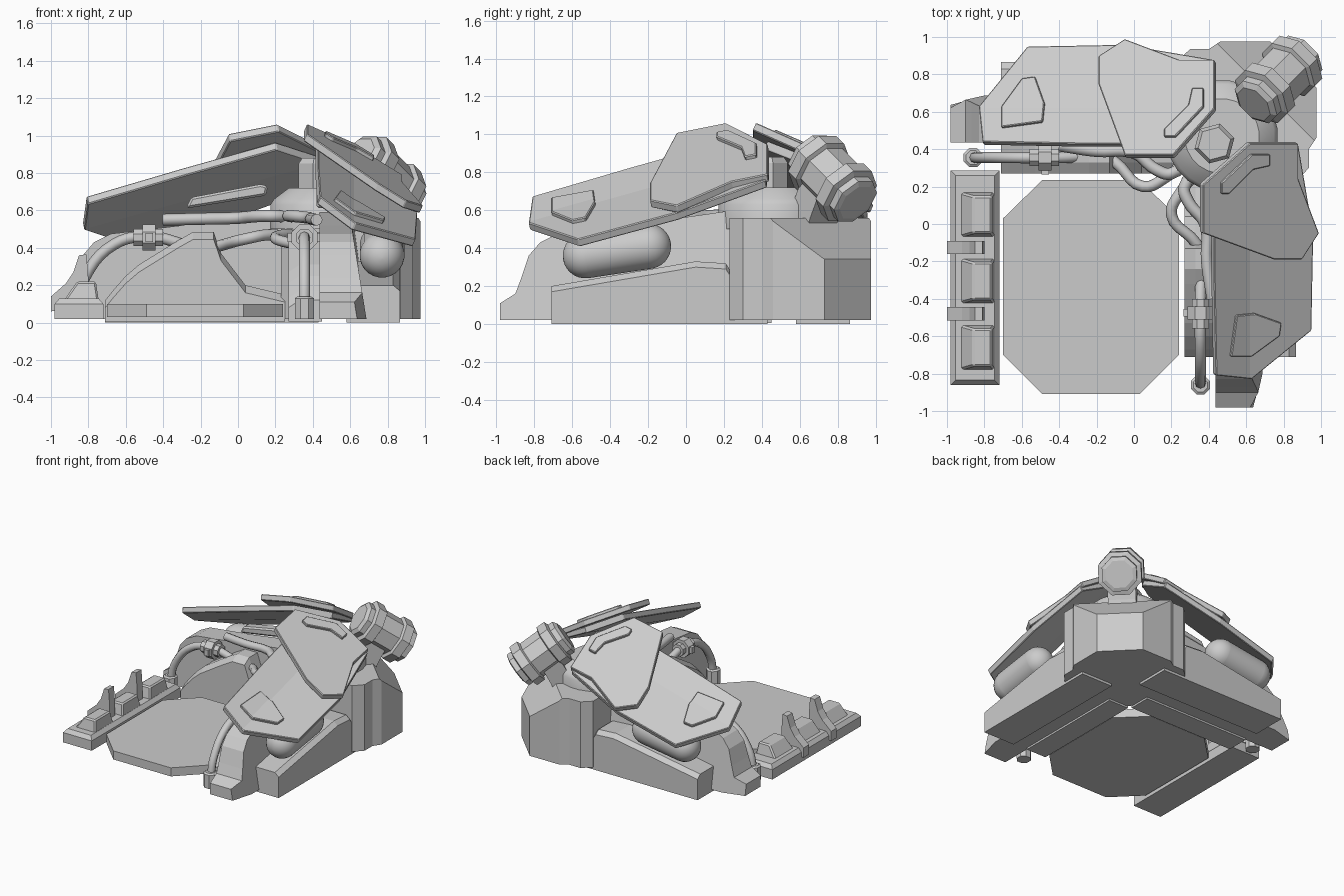
import bpy, bmesh, math
from mathutils import Vector

if "Cube" in bpy.data.objects:
    bpy.data.objects.remove(bpy.data.objects["Cube"])

# The building is an L: the right wing is modelled, the left wing is its copy with x and y swapped.

def emit(name, bm, mirror=False, bevel=0.0, smooth=False):
    bmesh.ops.recalc_face_normals(bm, faces=bm.faces)
    for side in ((0, 1) if mirror else (0,)):
        if side:
            for v in bm.verts:
                v.co.x, v.co.y = v.co.y, v.co.x
            bmesh.ops.reverse_faces(bm, faces=bm.faces)
        label = name + ("_left" if side else "_right") if mirror else name
        me = bpy.data.meshes.new(label)
        bm.to_mesh(me)
        if smooth:
            me.shade_smooth()
            me.set_sharp_from_angle(angle=math.radians(35))
        ob = bpy.data.objects.new(label, me)
        bpy.context.collection.objects.link(ob)
        if bevel:
            m = ob.modifiers.new("edge", 'BEVEL')
            m.width, m.segments, m.limit_method = bevel, 1, 'ANGLE'
    bm.free()

def loft_bm(loops):
    bm = bmesh.new()
    rings = [[bm.verts.new(p) for p in lp] for lp in loops]
    n = len(rings[0])
    for a, b in zip(rings, rings[1:]):
        for i in range(n):
            bm.faces.new((a[i], a[(i + 1) % n], b[(i + 1) % n], b[i]))
    bm.faces.new(rings[0][::-1])
    bm.faces.new(rings[-1])
    return bm

def loft(name, loops, **kw):
    emit(name, loft_bm(loops), **kw)

def lathe(name, start, axis, stations, seg=8, **kw):
    """Rings of radius r at distance t along an axis."""
    d = Vector(axis).normalized()
    a = d.orthogonal().normalized() if abs(d.z) > 0.9 else d.cross((0, 0, 1)).normalized()
    b = d.cross(a)
    loops = []
    for t, r in stations:
        angs = [2 * math.pi * (i + 0.5) / seg for i in range(seg)]
        loops.append([Vector(start) + d * t + (a * math.cos(g) + b * math.sin(g)) * r for g in angs])
    loft(name, loops, **kw)

def side_profile(name, vz, x0, x1, **kw):
    loft(name, [[(x0, v, z) for v, z in vz], [(x1, v, z) for v, z in vz]], **kw)

def plate(name, uv, height, lift=0.0, thick=0.045, crease=None, bevel=0.005):
    """Armour plate: outline in plan, dropped onto a slanted surface."""
    bm = bmesh.new()
    bm.faces.new([bm.verts.new((u, v, 0)) for u, v in uv])
    if crease:
        bmesh.ops.bisect_plane(bm, geom=bm.verts[:] + bm.edges[:] + bm.faces[:],
                               plane_co=(crease, 0, 0), plane_no=(1, 0, 0))
    for v in bm.verts:
        v.co.z = height(v.co.x, v.co.y) + lift
    ext = bmesh.ops.extrude_face_region(bm, geom=bm.faces[:])
    down = Vector((-0.45, 0.2, -1)).normalized() * thick
    bmesh.ops.translate(bm, vec=down, verts=[g for g in ext['geom'] if isinstance(g, bmesh.types.BMVert)])
    emit(name, bm, mirror=True, bevel=bevel)

def rect(x0, x1, y0, y1, z):
    return [(x0, y0, z), (x1, y0, z), (x1, y1, z), (x0, y1, z)]

def pipe(name, pts, r):
    for side in ("right", "left"):
        cu = bpy.data.curves.new(f"{name}_{side}", 'CURVE')
        cu.dimensions = '3D'
        cu.bevel_depth, cu.bevel_resolution, cu.use_fill_caps, cu.resolution_u = r, 2, True, 5
        sp = cu.splines.new('BEZIER')
        sp.bezier_points.add(len(pts) - 1)
        for bp, (x, y, z) in zip(sp.bezier_points, pts):
            bp.co = (x, y, z) if side == "right" else (y, x, z)
            bp.handle_left_type = bp.handle_right_type = 'AUTO'
        bpy.context.collection.objects.link(bpy.data.objects.new(cu.name, cu))

# corner body, with its outer top corner sliced off
half = [(0.23, 0.30), (0.23, 0.87), (0.30, 0.935), (0.40, 0.935), (0.46, 0.975), (0.73, 0.975)]
plan = half + [(y, x) for x, y in half[::-1]]
body = loft_bm([[(x, y, z) for x, y in plan] for z in (0.02, 0.56)])
bmesh.ops.recalc_face_normals(body, faces=body.faces)
cut = bmesh.ops.bisect_plane(body, geom=body.verts[:] + body.edges[:] + body.faces[:],
                             plane_co=(0.97, 0.44, 0.56), plane_no=(0.74, 0.74, 1), clear_outer=True)
bmesh.ops.holes_fill(body, edges=[e for e in body.edges if e.is_boundary], sides=0)
emit("corner_body", body)

# turret ring and column between the wings
lathe("turret_ring", (0.47, 0.47, 0.5), (0, 0, 1), [(0, 0.3), (0.13, 0.3), (0.16, 0.28), (0.22, 0.2)], seg=24, smooth=True)
lathe("corner_column", (0.43, 0.43, 0.55), (0, 0, 1), [(0, 0.11), (0.3, 0.11), (0.33, 0.09)], seg=6)

# outer base block
base_vz = [(-0.71, 0), (0.43, 0), (0.43, 0.2), (0.235, 0.28), (0.21, 0.32), (0.05, 0.33), (-0.71, 0.2)]
loft("base_block", [[(x, v, z - dz * (z > 0)) for v, z in base_vz]
                    for x, dz in ((0.58, 0), (0.83, 0), (0.865, 0.03))], mirror=True)

# arched leg, wider at the foot
leg_vz = [(-0.98, 0.02), (-0.98, 0.11), (-0.9, 0.16), (-0.87, 0.24), (-0.83, 0.36), (-0.77, 0.43), (-0.68, 0.475),
          (-0.3, 0.52), (0.25, 0.6), (0.25, 0.02), (-0.72, 0.02), (-0.8, 0.02)]
loft("arm_leg", [[(0.435, v, z) for v, z in leg_vz],
                 [(0.69 - 0.08 * min(z / 0.5, 1) - 0.05 * (v < -0.95), v, z) for v, z in leg_vz]], mirror=True)

# inner lobe-shaped housing
lobe_vz = [(-0.71, 0.005), (-0.71, 0.12), (-0.67, 0.17), (-0.6, 0.25), (-0.53, 0.31), (-0.32, 0.44), (-0.24, 0.485),
           (-0.13, 0.485), (-0.09, 0.37), (0.04, 0.2), (0.25, 0.15), (0.25, 0.005)]
loft("inner_housing", [[(x, v, z - dz * (z > 0.05)) for v, z in lobe_vz]
                       for x, dz in ((0.45, 0), (0.33, 0), (0.27, 0.04))], mirror=True)
side_profile("inner_bar", [(-0.28, 0.61), (0.15, 0.68), (0.16, 0.73), (0.12, 0.74), (-0.25, 0.67)], 0.42, 0.5,
             mirror=True, bevel=0.012)

# round tank under each shell
R, L = 0.12, 0.335
arc = [math.radians(a) for a in range(3, 91, 12)] + [math.pi / 2]
tank = [(-R * math.cos(a), R * math.sin(a)) for a in arc]
tank += [(L - t, r) for t, r in tank[::-1]]
lathe("tank", (0.77, -0.53, 0.36), (0, 1, 0.15), tank, seg=24, mirror=True, smooth=True)

# armour plates with raised pads
def low(u, v):
    return 0.675 + 0.28 * (v + 0.81) - 0.72 * (min(u, 0.62) - 0.44) - 0.5 * max(u - 0.62, 0)

def high(u, v):
    return 1.01 - 0.62 * (u - 0.37) + 0.2 * (v + 0.05)

plate("lower_armour", [(0.44, -0.81), (0.63, -0.83), (0.95, -0.57), (0.96, -0.05), (0.88, 0.42), (0.62, 0.42),
                       (0.43, 0.2), (0.43, -0.3)], low, crease=0.62)
plate("upper_armour", [(0.37, -0.05), (0.75, -0.19), (0.9, -0.19), (0.99, -0.05), (0.88, 0.24), (0.88, 0.43),
                       (0.62, 0.43), (0.37, 0.21)], high)
plate("lower_pad", [(0.52, -0.71), (0.63, -0.71), (0.78, -0.6), (0.79, -0.53), (0.65, -0.48), (0.55, -0.49)],
      low, lift=0.025, thick=0.04, crease=0.62)
plate("upper_pad", [(0.47, 0.16), (0.51, 0.16), (0.64, 0.29), (0.73, 0.31), (0.73, 0.37), (0.63, 0.37), (0.47, 0.22)],
      high, lift=0.025, thick=0.04)

# stepped barrel on the diagonal and its bracket
steps = [(0, 0.11), (0.02, 0.14), (0.06, 0.14), (0.07, 0.175), (0.14, 0.175), (0.15, 0.15), (0.31, 0.15),
         (0.32, 0.175), (0.39, 0.175), (0.4, 0.14), (0.44, 0.14), (0.45, 0.11)]
lathe("barrel", (0.64, 0.64, 0.9), (1, 1, -1), steps, seg=8)
def diag_box(c, z, w=0.075, d=0.06):
    return [(c + d * s + w * t, c + d * s - w * t, z) for s, t in ((-1, -1), (1, -1), (1, 1), (-1, 1))]
loft("barrel_bracket", [diag_box(0.63, 0.42), diag_box(0.67, 0.56), diag_box(0.74, 0.75)])

# pipes with foot nuts and clamps
pipe("main_pipe", [(0.355, -0.86, 0.08), (0.355, -0.82, 0.24), (0.355, -0.66, 0.42), (0.355, -0.48, 0.46),
                   (0.36, -0.3, 0.42), (0.38, -0.2, 0.38), (0.33, -0.1, 0.41), (0.2, 0.05, 0.45),
                   (0.25, 0.17, 0.47), (0.36, 0.3, 0.45)], 0.03)
pipe("upper_pipe", [(0.42, -0.4, 0.55), (0.39, -0.2, 0.555), (0.38, 0.0, 0.56), (0.29, 0.12, 0.57),
                    (0.27, 0.2, 0.57), (0.4, 0.32, 0.56)], 0.032)
lathe("foot_nut", (0.355, -0.86, 0.02), (0, 0, 1), [(0, 0.055), (0.11, 0.055), (0.12, 0.04)], seg=8, mirror=True)
lathe("clamp_sleeve", (0.355, -0.56, 0.455), (0, 1, 0), [(0, 0.05), (0.16, 0.05)], seg=8, mirror=True)
lathe("clamp_ring", (0.355, -0.51, 0.455), (0, 1, 0), [(0, 0.075), (0.07, 0.075)], seg=8, mirror=True)
loft("clamp_lug", [rect(0.265, 0.44, -0.495, -0.455, z) for z in (0.43, 0.48)], mirror=True)

# octagonal floor pad
octo = [(-0.49, -0.91), (0.03, -0.91), (0.24, -0.7), (0.24, 0.03), (0.03, 0.235), (-0.49, 0.235), (-0.7, 0.03), (-0.7, -0.7)]
loft("floor_pad", [[(x, y, z) for x, y in octo] for z in (0.03, 0.1)])

# side rail with tapered blocks and hooks
loft("rail", [rect(-0.98, -0.72, -0.86, 0.285, 0.02), rect(-0.98, -0.72, -0.86, 0.285, 0.1),
              rect(-0.955, -0.745, -0.835, 0.26, 0.13)])
for i, y in enumerate((0.05, -0.305, -0.66)):
    loft(f"rail_block_{i}", [rect(-0.93, -0.745, y - 0.12, y + 0.12, 0.12),
                             rect(-0.86, -0.76, y - 0.1, y + 0.1, 0.22)], bevel=0.01)
hook = [(-1.0, 0.06), (-1.0, 0.14), (-0.92, 0.21), (-0.88, 0.27), (-0.85, 0.36), (-0.81, 0.365), (-0.80, 0.24), (-0.80, 0.1)]
for i, y in enumerate((-0.125, -0.48)):
    loft(f"rail_hook_{i}", [[(x, y + s, z) for x, z in hook] for s in (-0.035, 0.035)])
